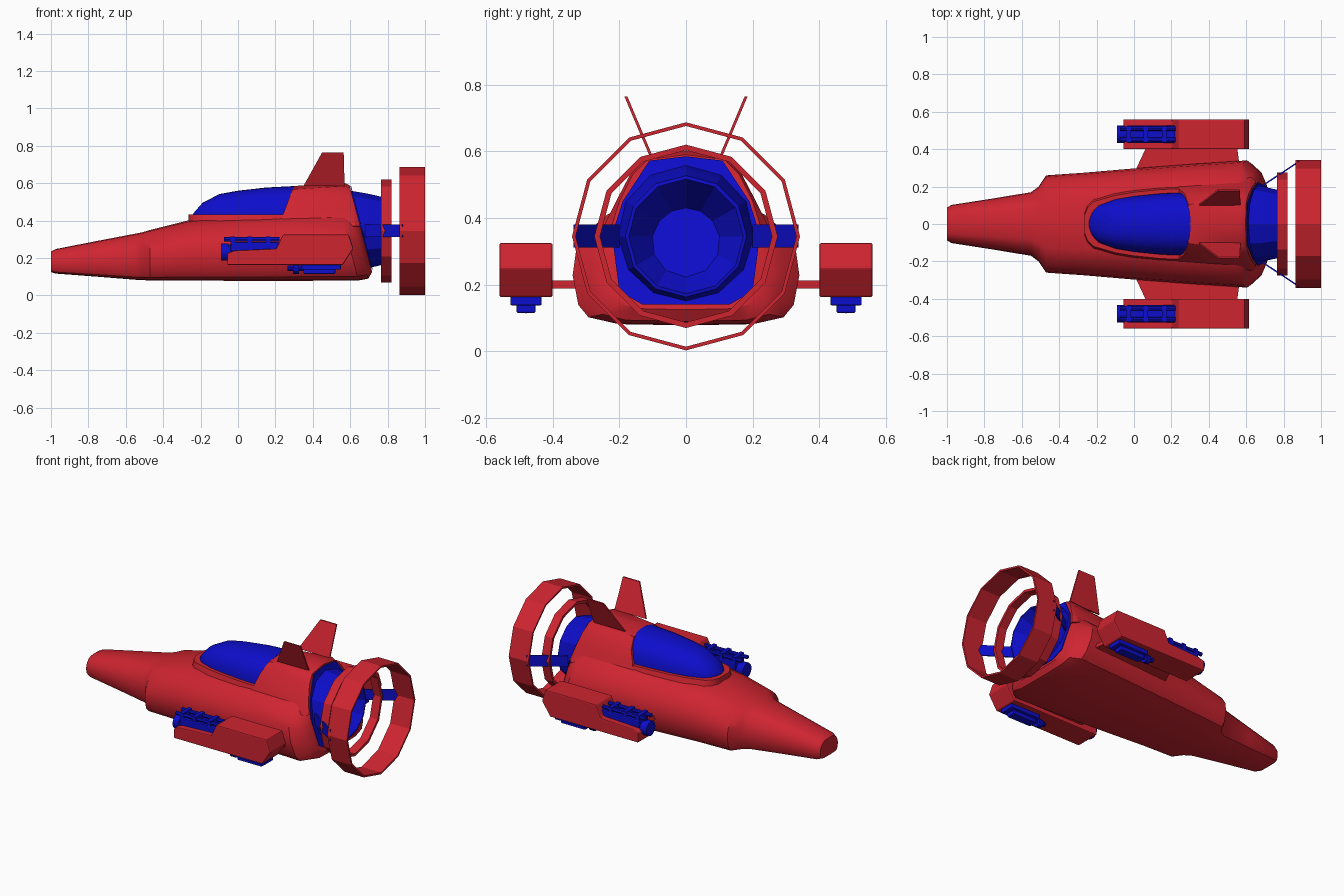
import bpy, bmesh, math
from mathutils import Vector

if "Cube" in bpy.data.objects:
    bpy.data.objects.remove(bpy.data.objects["Cube"], do_unlink=True)


def material(name, rgb):
    m = bpy.data.materials.new(name)
    m.use_nodes = True
    m.diffuse_color = (*rgb, 1)
    m.node_tree.nodes["Principled BSDF"].inputs["Base Color"].default_value = (*rgb, 1)
    return m


RED = material("hull red", (0.62, 0.018, 0.03))
BLUE = material("glass and engine blue", (0.004, 0.004, 0.6))
AXIS = 0.345  # height of the engine axis


def loft(name, rings, mat, smooth=True, loop=False, bevel=0):
    """Skin closed rings of equal length; cap the ends, or join last to first."""
    bm = bmesh.new()
    vs = [[bm.verts.new(p) for p in r] for r in rings]
    n = len(vs[0])
    pairs = list(zip(vs, vs[1:])) + ([(vs[-1], vs[0])] if loop else [])
    for a, b in pairs:
        for i in range(n):
            j = (i + 1) % n
            bm.faces.new((a[i], a[j], b[j], b[i]))
    if not loop:
        bm.faces.new(vs[0])
        bm.faces.new(vs[-1])
    bmesh.ops.remove_doubles(bm, verts=bm.verts, dist=1e-5)
    bmesh.ops.recalc_face_normals(bm, faces=bm.faces)
    me = bpy.data.meshes.new(name)
    bm.to_mesh(me)
    bm.free()
    me.materials.append(mat)
    ob = bpy.data.objects.new(name, me)
    bpy.context.collection.objects.link(ob)
    if bevel:
        mod = ob.modifiers.new("Bevel", "BEVEL")
        mod.width = bevel
        mod.segments = 2
    if smooth:
        bpy.ops.object.select_all(action="DESELECT")
        ob.select_set(True)
        bpy.context.view_layer.objects.active = ob
        bpy.ops.object.shade_smooth_by_angle(angle=math.radians(35))
    return ob


def mirrored(half):
    """Complete a half section of (y, z) points running bottom to top."""
    return half + [(-y, z) for y, z in reversed(half) if y > 1e-6]


def revolve(name, profile, mat, y=0, z=AXIS, sides=12, smooth=False, loop=False):
    rings = []
    for x, r in profile:
        angles = [2 * math.pi * i / sides for i in range(sides)]
        rings.append([(x, y + r * math.sin(a), z + r * math.cos(a)) for a in angles])
    return loft(name, rings, mat, smooth, loop)


def slab(name, outline, offset, mat, bevel=0):
    """Extrude a 3D outline along an offset."""
    o = Vector(offset)
    a = [Vector(p) for p in outline]
    return loft(name, [a, [p + o for p in a]], mat, False, bevel=bevel)


def box(name, x0, x1, y, hw, z0, z1, mat, bevel=0):
    outline = [(x0, y - hw, z0), (x1, y - hw, z0), (x1, y - hw, z1), (x0, y - hw, z1)]
    return slab(name, outline, (0, 2 * hw, 0), mat, bevel)


# Main hull: x, half width, bottom, top, backward rake
SECTION = [(0, 0), (.62, .01), (.86, .06), (.95, .16), (1, .4), (.97, .6),
           (.86, .76), (.7, .89), (.5, .98), (0, 1)]
STATIONS = [(-1, .088, .125, .235, 0), (-.975, .102, .117, .248, 0),
            (-.75, .137, .1, .292, 0), (-.55, .17, .084, .33, 0),
            (-.51, .2, .082, .338, 0), (-.47, .26, .08, .35, 0),
            (-.27, .274, .08, .4, 0), (0, .297, .078, .425, 0),
            (.3, .32, .078, .44, 0), (.575, .34, .08, .45, .26),
            (.63, .29, .09, .45, .26), (.66, .235, .125, .45, .26)]
rings = []
for x, w, zb, zt, rake in STATIONS:
    half = [(w * u, zb + (zt - zb) * v) for u, v in SECTION]
    rings.append([(x + rake * (AXIS - z), y, z) for y, z in mirrored(half)])
loft("hull", rings, RED)

# Raised spine behind the canopy, flaring to the engine
FRONT = [(0, .36), (.215, .37), (.185, .44), (.162, .51), (.105, .567), (0, .585)]
BACK = [(0, .36), (.25, .37), (.21, .45), (.168, .53), (.12, .585), (0, .602)]
END = [(0, .36), (.225, .37), (.2, .45), (.16, .53), (.115, .575), (0, .59)]
loft("spine", [[(.24 + .375 * (z - .43), y, z) for y, z in mirrored(FRONT)],
               [(.635 + .26 * (AXIS - z), y, z) for y, z in mirrored(BACK)],
               [(.66 + .26 * (AXIS - z), y, z) for y, z in mirrored(END)]], RED)

# Canopy glass and its rim: x, half width, top
CANOPY = [(-.24, .025, .437), (-.225, .065, .455), (-.19, .1, .495), (-.1, .133, .542),
          (0, .15, .56), (.15, .165, .577), (.24, .168, .585)]
glass, rim = [], []
for k, (x, w, zt) in enumerate(CANOPY):
    rake = .375 if k == len(CANOPY) - 1 else 0
    half = [(0, .41)]
    for i in range(9):
        a = math.pi / 2 * i / 8
        half.append((w * math.cos(a) ** .85, .41 + (zt - .41) * math.sin(a) ** .85))
    half[-1] = (0, zt)
    glass.append([(x + rake * (z - .42), y, z) for y, z in mirrored(half)])
    e = w + .02
    x -= .025 if k < 3 else 0
    rim.append([(x, -e - .015, .385), (x, e + .015, .385), (x, e, .432), (x, -e, .432)])
loft("canopy", glass, BLUE)
loft("canopy_rim", rim, RED)

# Engine nozzle with open bowl, and the hoops round it
revolve("engine", [(.55, .2), (.6, .215), (.69, .2), (.77, .182), (.772, .172),
                   (.64, .082), (.6, .075), (.6, .033), (.63, .028)], BLUE)
revolve("inner_hoop", [(.765, .275), (.82, .275), (.82, .258), (.765, .258)], RED, loop=True)
revolve("outer_hoop", [(.863, .342), (1, .342), (1, .331), (.863, .331)], RED, loop=True)

# Blue closing panel inside the rear opening
half = [(0, .14), (.13, .14), (.2, .18), (.222, .35), (.19, .45), (.11, .572), (0, .585)]
panel = [(.663 + .26 * (AXIS - z), y, z) for y, z in mirrored(half)]
slab("rear_panel", panel, (.004, 0, 0), BLUE)

for s, side in ((1, "left"), (-1, "right")):
    # Leaning tail fin
    fin = [(.35, .1, .585), (.45, .176, .765), (.565, .176, .765), (.57, .1, .585)]
    slab(side + "_tail_fin", [(x, s * y, z) for x, y, z in fin], (0, s * .009, 0), RED)

    # Hoop strut
    strut = [(.68, .205), (.88, .337), (.885, .331), (.685, .199)]
    slab(side + "_hoop_strut", [(x, s * y, .312) for x, y in strut], (0, 0, .068), BLUE)

    # Stub wing
    wing = [(0, .27), (.07, .42), (.55, .42), (.57, .27)]
    slab(side + "_wing", [(x, s * y, .188) for x, y in wing], (0, 0, .024), RED)

    # Weapon pod with a low front tray
    c = s * .48
    pod = [(-.057, .163), (.56, .163), (.617, .25), (.592, .325),
           (.24, .325), (.205, .25), (-.02, .24), (-.057, .225)]
    slab(side + "_pod", [(x, c - .08, z) for x, z in pod], (0, .16, 0), RED, .006)

    # Upper gun in the tray
    revolve(side + "_gun", [(-.09, .03), (-.09, .046), (-.05, .046), (-.05, .04), (.22, .04)],
            BLUE, c, .232, smooth=True)
    box(side + "_gun_body", -.04, .222, c, .046, .235, .285, BLUE, .006)
    for k in (-1, 1):
        revolve(side + "_gun_rail", [(-.075, .012), (.222, .012)], BLUE,
                c + k * .03, .3, 8, True)
    for x in (-.04, .05, .15):
        box(side + "_rail_clamp", x, x + .025, c, .044, .28, .316, BLUE)

    # Lower gun under the pod
    box(side + "_lower_gun_mount", .34, .55, c, .047, .138, .168, BLUE, .004)
    box(side + "_lower_gun_body", .35, .52, c, .028, .115, .142, BLUE, .004)
    revolve(side + "_lower_gun_barrel", [(.265, .014), (.36, .014)], BLUE, c, .146, 10, True)
    revolve(side + "_lower_gun_muzzle", [(.295, .026), (.325, .026)], BLUE, c, .14, 10, True)
